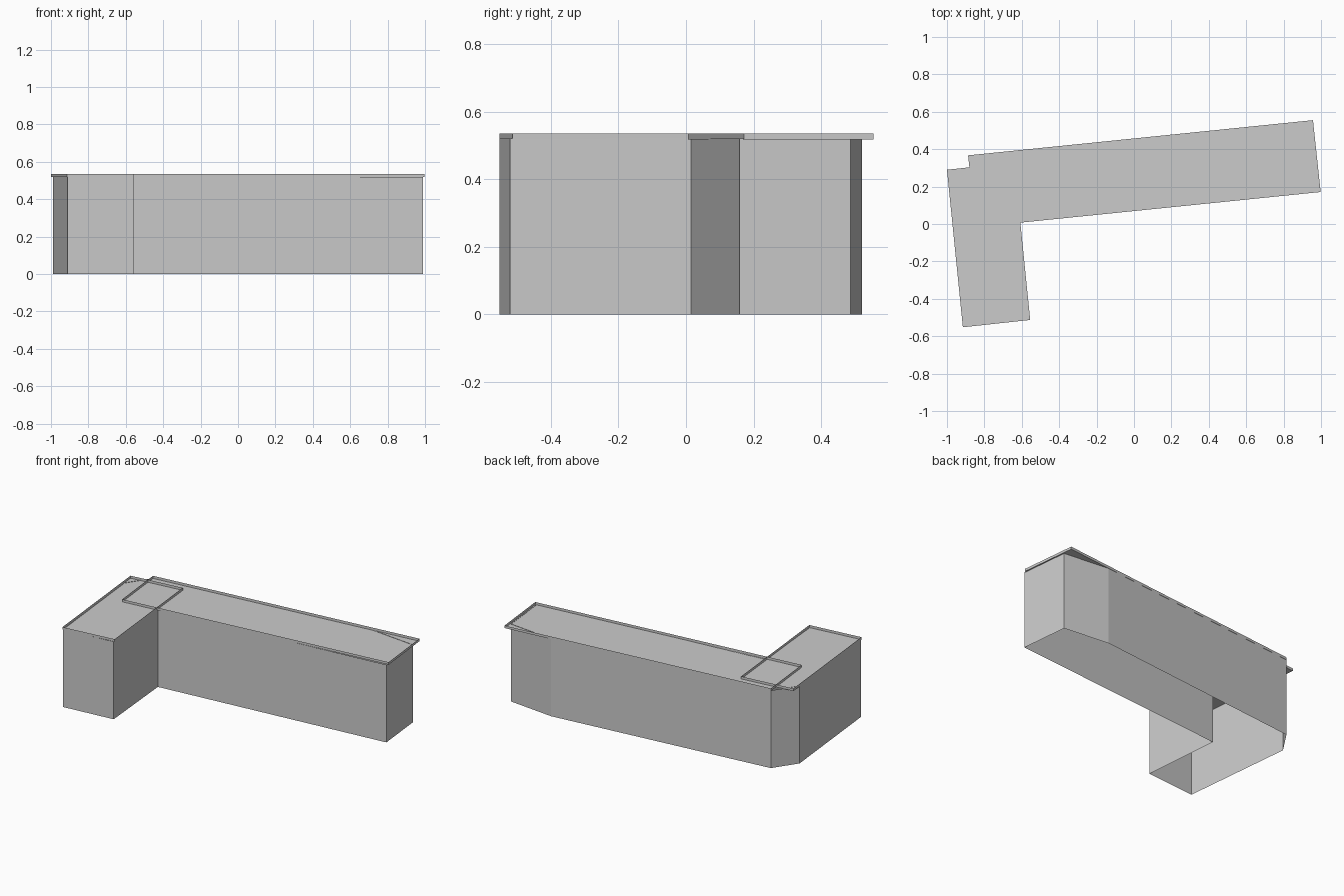
import bpy
import bmesh
from mathutils import Vector

if "Cube" in bpy.data.objects:
    bpy.data.objects.remove(bpy.data.objects["Cube"])


def extruded_outline(name, outline, z0, z1, floor):
    """Thin vertical walls along a closed outline, optionally with a floor at z0."""
    bm = bmesh.new()
    low = [bm.verts.new((x, y, z0)) for x, y in outline]
    high = [bm.verts.new((x, y, z1)) for x, y in outline]
    n = len(outline)
    for i in range(n):
        j = (i + 1) % n
        bm.faces.new((low[i], low[j], high[j], high[i]))
    if floor:
        bm.faces.new(low[::-1])
    mesh = bpy.data.meshes.new(name)
    bm.to_mesh(mesh)
    bm.free()
    obj = bpy.data.objects.new(name, mesh)
    bpy.context.collection.objects.link(obj)
    return obj


def rectangle(a, b, c):
    """Complete a rotated rectangle from three corners in order."""
    a, b, c = Vector(a), Vector(b), Vector(c)
    return [a, b, c, a + c - b]


ROOF_LOW, ROOF_TOP, WALL_TOP = 0.518, 0.535, 0.52

# L-shaped outer walls, open underneath, counter-clockwise from the wing's front
walls = [(-0.912, -0.552), (-0.558, -0.52), (-0.605, 0.015), (0.99, 0.158),
         (0.956, 0.487), (0.635, 0.521), (-0.886, 0.366), (-0.99, 0.21)]
extruded_outline("building_walls", walls, 0.0, WALL_TOP, False)

# Two overlapping flat roofs with a low upturned rim
main_roof = rectangle((-0.887, 0.367), (-0.846, -0.017), (0.998, 0.171))
wing_roof = rectangle((-1.0, 0.29), (-0.915, -0.552), (-0.555, -0.513))
extruded_outline("main_roof", main_roof, ROOF_LOW, ROOF_TOP, True)
extruded_outline("wing_roof", wing_roof, ROOF_LOW, ROOF_TOP, True)
